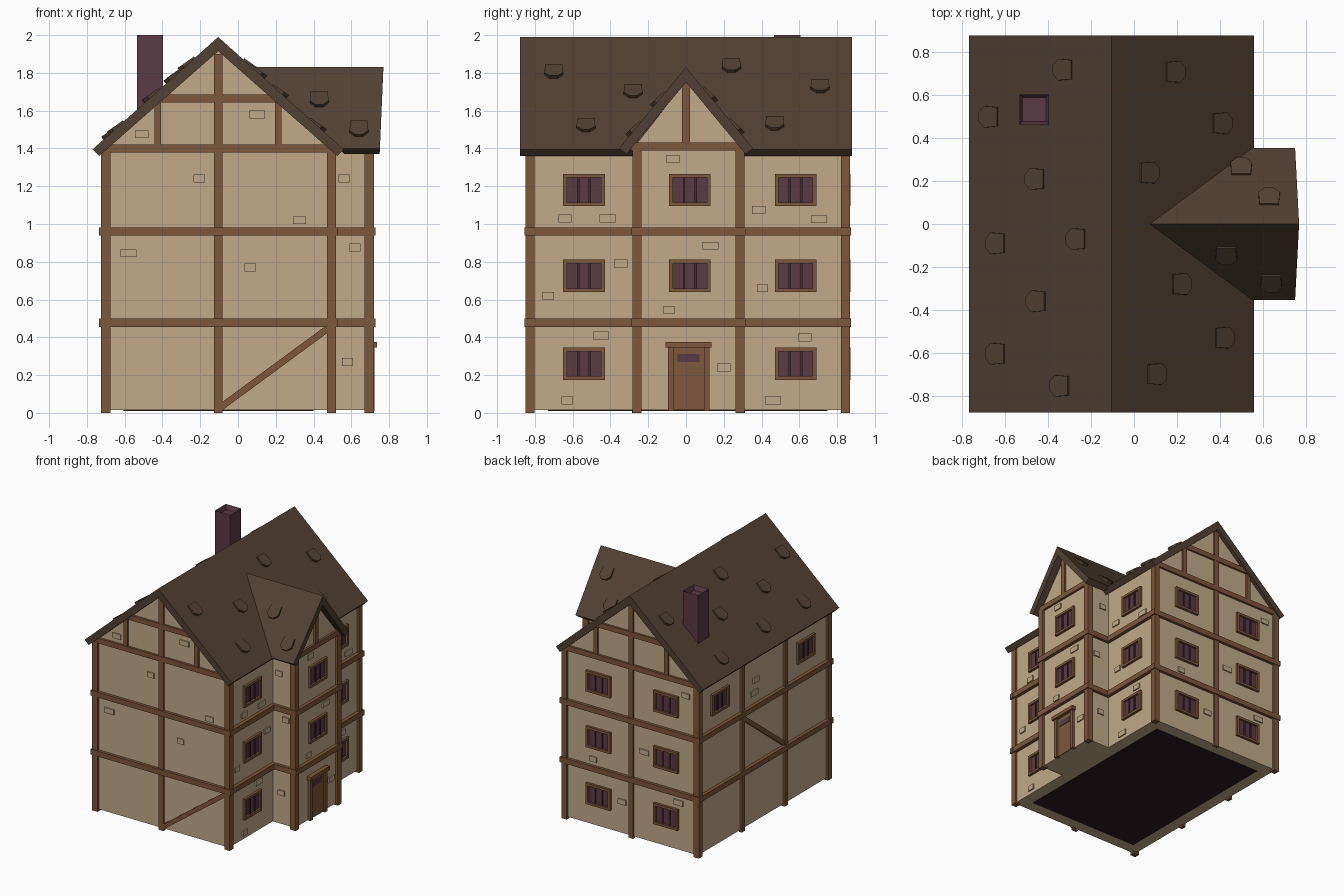
import bpy, bmesh, math
from mathutils import Vector, Matrix

if "Cube" in bpy.data.objects:
    bpy.data.objects.remove(bpy.data.objects["Cube"])

def material(name, rgb):
    m = bpy.data.materials.new(name)
    m.diffuse_color = (*rgb, 1)
    m.use_nodes = True
    m.node_tree.nodes["Principled BSDF"].inputs["Base Color"].default_value = m.diffuse_color
    return m

PLASTER = material("plaster", (.533, .402, .25))
TIMBER = material("timber", (.205, .095, .041))
ROOF = material("roof_brown", (.082, .052, .033))
PURPLE = material("dark_purple", (.102, .042, .058))
MULLION = material("deep_purple", (.06, .025, .035))
FLOOR = material("floor_dark", (.025, .011, .015))

def finish(name, bm, mat):
    bmesh.ops.recalc_face_normals(bm, faces=bm.faces)
    me = bpy.data.meshes.new(name)
    bm.to_mesh(me)
    bm.free()
    me.materials.append(mat)
    ob = bpy.data.objects.new(name, me)
    bpy.context.collection.objects.link(ob)
    return ob

def box(name, lo, hi, mat):
    bm = bmesh.new()
    lo, hi = Vector(lo), Vector(hi)
    size = hi - lo
    bmesh.ops.create_cube(bm, size=1, matrix=Matrix.Translation((lo + hi) / 2) @ Matrix.Diagonal((*size, 1)))
    return finish(name, bm, mat)

def prism(name, pts, vec, mat, tweak=None):
    """Extrude a closed outline of 3D points along vec."""
    bm = bmesh.new()
    f = bm.faces.new([bm.verts.new(p) for p in pts])
    new = bmesh.ops.extrude_face_region(bm, geom=[f])
    top = [v for v in new["geom"] if isinstance(v, bmesh.types.BMVert)]
    bmesh.ops.translate(bm, verts=top, vec=vec)
    if tweak:
        tweak(bm)
    return finish(name, bm, mat)

# Layout
X0, X1, XW = -.705, .5, .7          # left wall, right wall, wing wall
Y0, Y1 = -.83, .85                  # front and back walls
W0, W1 = -.265, .29                 # wing sides
CX = -.105                          # main ridge
FACES = {  # axis of normal, wall plane, outward sign
    "front": (1, Y0, -1), "back": (1, Y1, 1), "left": (0, X0, -1), "right": (0, X1, 1),
    "wing": (0, XW, 1), "wing_front": (1, W0, -1), "wing_back": (1, W1, 1)}

def on_wall(name, face, u, z, w, h, depth, mat, inset=.01):
    """Box on a wall, centred at (u, z)."""
    axis, plane, s = FACES[face]
    a, b = sorted((plane - s * inset, plane + s * depth))
    if axis:
        return box(name, (u - w/2, a, z - h/2), (u + w/2, b, z + h/2), mat)
    return box(name, (a, u - w/2, z - h/2), (b, u + w/2, z + h/2), mat)

def brace(name, face, p, q, w=.035, depth=.014):
    axis, plane, s = FACES[face]
    d = Vector((q[0] - p[0], q[1] - p[1])).normalized() * w / 2
    n = Vector((-d.y, d.x))
    uv = [Vector(p) + n, Vector(q) + n, Vector(q) - n, Vector(p) - n]
    pts = [(c.x, plane, c.y) if axis else (plane, c.x, c.y) for c in uv]
    return prism(name, pts, (0, s * depth, 0) if axis else (s * depth, 0, 0), TIMBER)

# Walls, wing and floor
prism("house_walls", [(X0, Y0, .015), (X1, Y0, .015), (X1, Y0, 1.39), (CX, Y0, 1.94), (X0, Y0, 1.39)],
      (0, Y1 - Y0, 0), PLASTER)
prism("wing_walls", [(.45, W0, .015), (.45, W1, .015), (.45, W1, 1.42), (.45, .01, 1.77), (.45, W0, 1.42)],
      (XW - .45, 0, 0), PLASTER)
box("floor_plate", (X0 + .1, Y0 + .1, .01), (X1 - .1, Y1 - .1, .02), FLOOR)

# Main roof
RZ, SL = 1.99, .9
prism("main_roof", [(CX, -.88, RZ), (.56, -.88, 1.395), (.525, -.88, 1.36), (CX, -.88, 1.915),
                    (-.735, -.88, 1.36), (-.77, -.88, 1.395)], (0, 1.76, 0), ROOF)

# Wing roof, its inner end cut along the main slope
def fit_valley(bm):
    for v in bm.verts:
        if v.co.x < .3:
            v.co.x = CX + (RZ - v.co.z) / SL - .02
        else:
            v.co.x = .75 + .02 * (v.co.z - 1.37) / .46
prism("wing_roof", [(0, 0, 1.83), (0, .355, 1.40), (0, .315, 1.37), (0, 0, 1.75), (0, -.315, 1.37), (0, -.355, 1.40)],
      (.7, 0, 0), ROOF, fit_valley)

# Loose roof tiles: pentagons lying on each slope
def tile(x, y, z, down):
    down = Vector(down).normalized()
    side = Vector((0, 1, 0)) if abs(down.x) > .1 else Vector((1, 0, 0))
    n = side.cross(down)
    n = n if n.z > 0 else -n
    down = (down + n * .12).normalized()
    c = Vector((x, y, z)) - n * .005
    shape = [(-.045, -.05), (.045, -.05), (.05, .025), (.02, .055), (-.02, .055), (-.05, .025)]
    prism("roof_tile", [c + side * a + down * b for a, b in shape], n * .02, ROOF)

for x, y in [(-.325, .72), (-.67, .5), (-.455, .21), (-.64, -.09), (-.265, -.07), (-.45, -.36), (-.64, -.605),
             (-.34, -.755), (.185, .71), (.405, .47), (.065, .24), (.215, -.28), (.415, -.53), (.1, -.7)]:
    s = 1 if x > CX else -1
    tile(x, y, RZ - SL * abs(x - CX), (s, 0, -SL))
for x, y in [(.5, .26), (.63, .12), (.43, -.14), (.64, -.27)]:
    tile(x, y, 1.83 - 1.21 * abs(y), (0, math.copysign(1, y), -1.21))

# Chimney with recessed top
bm = bmesh.new()
bmesh.ops.create_cube(bm, size=1, matrix=Matrix.Translation((-.465, .535, 1.75)) @ Matrix.Diagonal((.137, .14, .5, 1)))
top = max(bm.faces, key=lambda f: f.calc_center_median().z)
bmesh.ops.inset_region(bm, faces=[top], thickness=.02)
bmesh.ops.translate(bm, verts=top.verts, vec=(0, 0, -.04))
finish("chimney", bm, PURPLE)

# Corner posts
for x, y, h in [(X0, Y0, 1.42), (X1, Y0, 1.42), (X0, Y1, 1.42), (X1, Y1, 1.42), (XW, W0, 1.42), (XW, W1, 1.42)]:
    sx = 1 if x > 0 else -1
    sy = 1 if y > 0 else -1
    cx, cy = x - sx * .005, y - sy * .005
    box("corner_post", (cx - .024, cy - .024, 0), (cx + .024, cy + .024, h - .03), TIMBER)

# Storey bands around house and wing
for z in (.478, .96):
    for f in ("front", "back"):
        on_wall("storey_band", f, (X0 + X1) / 2, z, X1 - X0 + .06, .044, .024, TIMBER)
    on_wall("storey_band", "left", .01, z, Y1 - Y0 + .048, .044, .028, TIMBER)
    for a, b in ((Y0 - .02, W0), (W1, Y1 + .02)):
        on_wall("storey_band", "right", (a + b) / 2, z, b - a, .044, .028, TIMBER)
    on_wall("storey_band", "wing", (W0 + W1) / 2, z, W1 - W0 + .05, .044, .028, TIMBER)
    for f in ("wing_front", "wing_back"):
        on_wall("storey_band", f, .61, z, .236, .044, .024, TIMBER)

# Gable timbers, centre posts and braces
for f in ("front", "back"):
    on_wall("centre_post", f, CX, .95, .044, 1.9, .014, TIMBER)
    on_wall("gable_beam", f, CX, 1.40, 1.2, .042, .018, TIMBER)
    on_wall("gable_collar", f, CX, 1.665, .62, .042, .016, TIMBER)
    for x in (-.425, .213):
        on_wall("gable_stud", f, x, 1.53, .036, .24, .014, TIMBER)
on_wall("wing_gable_beam", "wing", .01, 1.41, .6, .042, .018, TIMBER)
on_wall("wing_gable_stud", "wing", 0, 1.59, .044, .34, .014, TIMBER)
for y in (W0, W1):
    on_wall("left_post", "left", y, .69, .044, 1.38, .018, TIMBER)
brace("front_brace", "front", (CX, .02), (.48, .45))
brace("left_brace", "left", (W1, .93), (W0, .5))

# Windows: frame, dark pane, two mullions
def window(face, u, z):
    w, h, t = .22, .172, .02
    for s in (-1, 1):
        on_wall("window_jamb", face, u + s * (w - t) / 2, z, t, h, .02, TIMBER)
        on_wall("window_rail", face, u, z + s * (h - t) / 2, w - 2 * t, t, .02, TIMBER)
        on_wall("window_mullion", face, u + s * .031, z, .012, h - 2 * t, .012, MULLION)
    on_wall("window_pane", face, u, z, w - 2 * t, h - 2 * t, .004, PURPLE)

for z in (.26, .725, 1.18):
    for y in (-.54, .58):
        window("right", y, z)
    for x in (-.42, .19):
        window("back", x, z)
    if z > .5:
        window("wing", .02, z)
for y in (-.53, .58):
    window("left", y, 1.18)

# Door
on_wall("door_panel", "wing", .015, .18, .16, .33, .008, TIMBER)
for s in (-1, 1):
    on_wall("door_jamb", "wing", .015 + s * .094, .18, .03, .34, .022, TIMBER)
on_wall("door_lintel", "wing", .013, .36, .245, .03, .035, TIMBER)
on_wall("door_window", "wing", .013, .29, .115, .042, .012, PURPLE)

# Exposed stones in the plaster
STONES = {
    "front": [(-.51, 1.475), (.1, 1.58), (-.205, 1.24), (.325, 1.02), (-.58, .845), (.065, .77)],
    "right": [(-.64, 1.03), (-.415, 1.03), (-.73, .62), (-.345, .79), (-.45, .41), (-.63, .065),
              (.385, 1.075), (.705, 1.025), (.405, .66), (.63, .4), (.46, .065)],
    "wing": [(-.07, 1.345), (.13, .885), (-.09, .545), (.2, .24)],
    "back": [(-.595, 1.29), (-.22, .73), (.24, .55), (-.02, .27), (-.53, .4)],
    "left": [(.11, 1.17), (.13, 1.07)],
    "wing_front": [(.56, 1.24), (.62, .875), (.58, .27)],
    "wing_back": [(.56, 1.24), (.62, .8), (.58, .3)]}
for face, spots in STONES.items():
    for i, (u, z) in enumerate(spots):
        w = .058 if "wing_" in face else (.07, .085, .06)[i % 3]
        on_wall("wall_stone", face, u, z, w, .042, .01, PLASTER)
